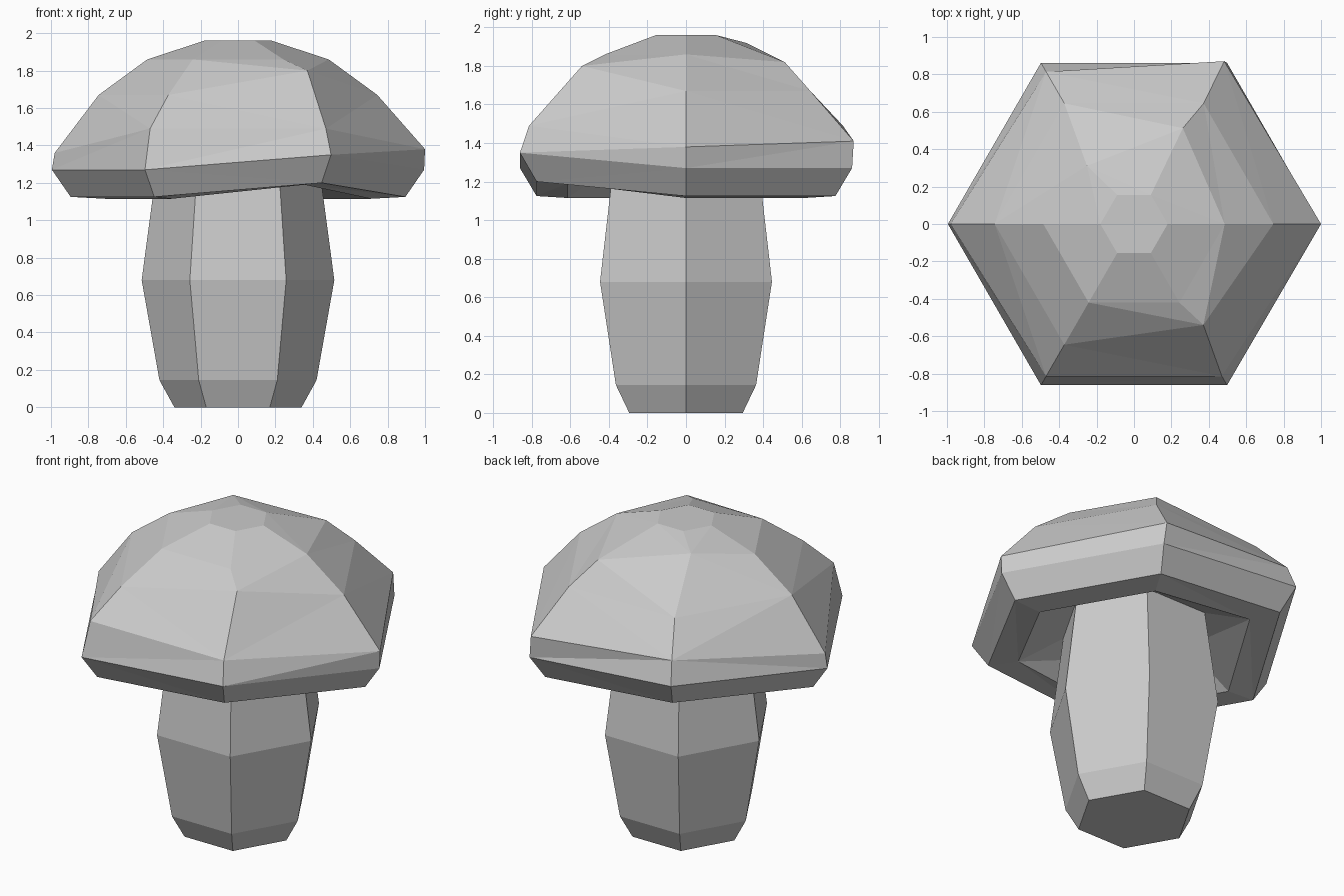
import bpy
import bmesh
from math import cos, sin, radians

SIDES = 6

default_cube = bpy.data.objects.get("Cube")
if default_cube:
    bpy.data.objects.remove(default_cube, do_unlink=True)

# One pale grey for the whole model
grey = bpy.data.materials.new("pale grey")
grey.use_nodes = True
colour = (0.6, 0.6, 0.6, 1)
grey.diffuse_color = colour
grey.node_tree.nodes["Principled BSDF"].inputs["Base Color"].default_value = colour


def hexagon_lathe(name, profile, moved=None, long_bands=()):
    """Loft six-sided rings from (radius, height) pairs listed bottom to top.

    moved maps (ring, corner) to a replacement (radius, height, angle offset).
    Bands in long_bands are split along their longer diagonal.
    """
    moved = moved or {}
    bm = bmesh.new()
    rings = []
    for row, (radius, height) in enumerate(profile):
        ring = []
        for corner in range(SIDES):
            r, z, turn = moved.get((row, corner), (radius, height, 0))
            angle = radians(corner * 360 / SIDES + turn)
            ring.append(bm.verts.new((r * cos(angle), r * sin(angle), z)))
        rings.append(ring)

    long_faces, short_faces = [], []
    for row, (low, high) in enumerate(zip(rings, rings[1:])):
        for i in range(SIDES):
            j = (i + 1) % SIDES
            face = bm.faces.new((low[i], low[j], high[j], high[i]))
            (long_faces if row in long_bands else short_faces).append(face)
    bm.faces.new(rings[0][::-1])
    bm.faces.new(rings[-1])
    bmesh.ops.triangulate(bm, faces=long_faces, quad_method="LONG_EDGE")
    bmesh.ops.triangulate(bm, faces=short_faces, quad_method="SHORT_EDGE")
    bmesh.ops.recalc_face_normals(bm, faces=bm.faces)

    mesh = bpy.data.meshes.new(name)
    bm.to_mesh(mesh)
    bm.free()
    mesh.materials.append(grey)
    part = bpy.data.objects.new(name, mesh)
    bpy.context.collection.objects.link(part)
    return part


# Stem: bevelled foot, bulging middle, top tucked inside the cap
hexagon_lathe("stem", [(0.34, 0), (0.42, 0.145), (0.515, 0.68), (0.43, 1.32)])

# Cap: hollow underside, rim and stepped dome
HOLLOW, INNER_RIM, RIM, EDGE, BROW, DOME, CROWN, TOP = range(8)
cap_profile = [
    (0.4, 1.3), (0.71, 1.115), (0.895, 1.125), (0.995, 1.27),
    (0.94, 1.49), (0.745, 1.67), (0.485, 1.86), (0.18, 1.96),
]

# Uneven corners that give the cap its hand-cut look
RIGHT, BACK_RIGHT, BACK_LEFT, LEFT, FRONT_LEFT, FRONT_RIGHT = range(SIDES)
dents = {
    (BROW, RIGHT): (1.0, 1.38, 0),
    (BROW, LEFT): (0.98, 1.36, 0),
    (BROW, BACK_RIGHT): (0.995, 1.41, 1),
    (CROWN, BACK_RIGHT): (0.575, 1.82, 3),
    (CROWN, BACK_LEFT): (0.4, 1.92, 9),
    (DOME, FRONT_RIGHT): (0.655, 1.8, 4.5),
}
for corner in (BACK_LEFT, FRONT_RIGHT):
    dents[INNER_RIM, corner] = (0.71, 1.19, 0)
    dents[RIM, corner] = (0.895, 1.2, 0)
    dents[EDGE, corner] = (0.995, 1.35, 0)

hexagon_lathe("cap", cap_profile, dents, long_bands=(EDGE,))
